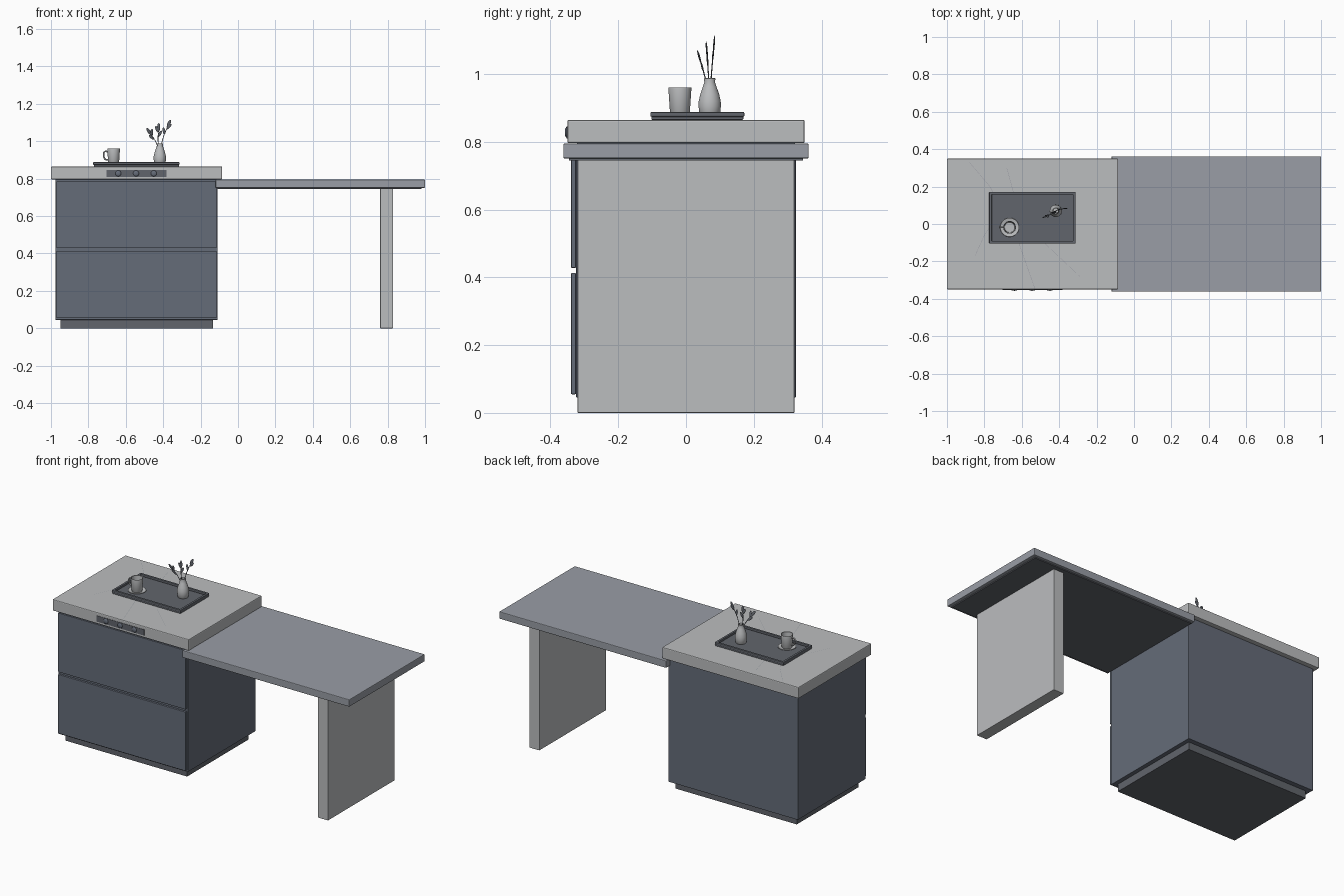
import bpy, bmesh, math
from mathutils import Vector

if "Cube" in bpy.data.objects:
    bpy.data.objects.remove(bpy.data.objects["Cube"])


def mat(name, c):
    m = bpy.data.materials.new(name)
    m.diffuse_color = (*c, 1)
    m.use_nodes = True
    m.node_tree.nodes["Principled BSDF"].inputs["Base Color"].default_value = m.diffuse_color
    return m


SLATE = mat("slate", (0.13, 0.15, 0.19))
STONE = mat("pale_stone", (0.50, 0.51, 0.52))
WOOD = mat("table_grey", (0.32, 0.34, 0.38))
DARK = mat("dark_grey", (0.12, 0.13, 0.15))


def finish(name, bm, m=None, smooth=False):
    bmesh.ops.recalc_face_normals(bm, faces=bm.faces)
    me = bpy.data.meshes.new(name)
    bm.to_mesh(me)
    bm.free()
    ob = bpy.data.objects.new(name, me)
    bpy.context.collection.objects.link(ob)
    if m:
        me.materials.append(m)
    if smooth:
        bpy.ops.object.select_all(action='DESELECT')
        ob.select_set(True)
        bpy.context.view_layer.objects.active = ob
        bpy.ops.object.shade_smooth_by_angle(angle=math.radians(40))
    return ob


def box(name, x, y, z, m=None, bevel=0.0):
    bm = bmesh.new()
    bmesh.ops.create_cube(bm, size=1)
    for v in bm.verts:
        v.co = Vector([(r[0] + r[1]) / 2 + c * (r[1] - r[0]) for c, r in zip(v.co, (x, y, z))])
    ob = finish(name, bm, m)
    if bevel:
        b = ob.modifiers.new("edge", 'BEVEL')
        b.width, b.segments = bevel, 2
    return ob


def lathe(name, profile, loc, m=None, steps=32):
    bm = bmesh.new()
    vs = [bm.verts.new((r, 0, z)) for r, z in profile]
    es = [bm.edges.new(p) for p in zip(vs, vs[1:])]
    bmesh.ops.spin(bm, geom=vs + es, axis=(0, 0, 1), cent=(0, 0, 0), angle=2 * math.pi, steps=steps)
    bmesh.ops.remove_doubles(bm, verts=bm.verts, dist=1e-5)
    ob = finish(name, bm, m, True)
    ob.location = loc
    return ob


def tube(name, pts, radius, m=None):
    cu = bpy.data.curves.new(name, 'CURVE')
    cu.dimensions = '3D'
    cu.bevel_depth, cu.bevel_resolution, cu.use_fill_caps = radius, 2, True
    sp = cu.splines.new('BEZIER')
    sp.bezier_points.add(len(pts) - 1)
    for b, p in zip(sp.bezier_points, pts):
        b.co = p
        b.handle_left_type = b.handle_right_type = 'AUTO'
    ob = bpy.data.objects.new(name, cu)
    bpy.context.collection.objects.link(ob)
    if m:
        cu.materials.append(m)
    return ob


# Cabinet
box("plinth", (-.95, -.135), (-.295, .295), (0, .046), DARK)
box("cabinet_body", (-.977, -.11), (-.324, .324), (.045, .796), SLATE, .002)
for i, z in enumerate(((.055, .413), (.428, .786))):
    box(f"drawer_front_{i + 1}", (-.97, -.115), (-.339, -.325), z, SLATE, .002)
box("countertop", (-1, -.085), (-.35, .35), (.796, .865), STONE, .005)

# Extending table with slab leg
box("table_top", (-.12, 1), (-.362, .362), (.751, .795), WOOD, .004)
box("table_underplate", (-.11, .98), (-.345, .345), (.745, .752), DARK)
box("table_leg", (.76, .828), (-.32, .32), (0, .746), STONE, .002)

# Control strip and knobs
box("control_panel", (-.703, -.383), (-.352, -.345), (.81, .846), DARK)
for i, x in enumerate((-.64, -.545, -.45)):
    k = lathe(f"knob_{i + 1}", [(0, 0), (.016, 0), (.015, .003), (.011, .0055), (0, .006)],
              (x, -.351, .828), SLATE, 24)
    k.rotation_euler.x = math.pi / 2

# Stone veins
veins = [[(-.88, .33), (-.77, .2), (-.62, -.09), (-.53, -.345)],
         [(-.68, .3), (-.645, .17), (-.47, -.11), (-.29, -.28)],
         [(-.85, -.17), (-.8, -.06), (-.76, 0)]]
for i, v in enumerate(veins):
    bm = bmesh.new()
    rows = [(bm.verts.new((x - .001, y, .8655)), bm.verts.new((x + .001, y, .8655))) for x, y in v]
    for a, b in zip(rows, rows[1:]):
        bm.faces.new((a[0], a[1], b[1], b[0]))
    finish(f"stone_vein_{i + 1}", bm, WOOD)

# Tray with raised rim
x0, x1, y0, y1, w = -.774, -.312, -.105, .172, .014
box("tray_base", (x0 + .003, x1 - .003), (y0 + .003, y1 - .003), (.865, .875), DARK, .002)
rim = (.876, .888)
for i, y in enumerate((y0, y1 - w)):
    box(f"tray_rim_long_{i + 1}", (x0, x1), (y, y + w), (.874, .888), DARK, .003)
for i, x in enumerate((x0, x1 - w)):
    box(f"tray_rim_short_{i + 1}", (x, x + w), (y0, y1), (.874, .888), DARK, .003)

# Cup, saucer and handle
cup = (-.665, -.018, .875)
lathe("saucer", [(0, 0), (.03, 0), (.051, .008), (.05, .01), (.03, .004), (0, .004)], cup, STONE)
lathe("cup", [(0, .004), (.027, .004), (.029, .007), (.034, .082), (.0335, .085), (.031, .083),
              (.027, .012), (0, .011)], cup, STONE)
tube("cup_handle", [(cup[0] - a, cup[1], cup[2] + b) for a, b in
                    ((.031, .07), (.05, .068), (.053, .048), (.045, .029), (.028, .026))], .004, STONE)

# Vase
vase = (-.418, .07, .875)
lathe("vase", [(0, 0), (.027, 0), (.03, .004), (.033, .03), (.0325, .045), (.028, .065), (.02, .088),
               (.016, .1), (.0165, .112), (.0145, .113), (.013, .1), (.024, .06), (.026, .01), (0, .008)],
     vase, STONE)


# Sprigs with flat leaves
def leaf(name, p, d, size):
    d = Vector(d).normalized()
    side = d.cross(Vector((0, 1, 0))).normalized()
    nrm = d.cross(side)
    bm = bmesh.new()
    c = Vector(p)
    bmesh.ops.create_uvsphere(bm, u_segments=12, v_segments=8, radius=1)
    for v in bm.verts:
        a, b, t = v.co
        v.co = c + d * (t + 1) * size / 2 + side * a * size * .19 + nrm * b * .0025
    finish(name, bm, DARK, True)


sprigs = [((-.468, .042, 1.04), -1), ((-.425, .062, 1.06), 1), ((-.375, .082, 1.08), 1)]
for i, (tip, s) in enumerate(sprigs):
    base, top = Vector((-.418, .07, .93)), Vector(tip)
    mid = base.lerp(top, .55) + Vector((-.006 * s, 0, .006))
    tube(f"stem_{i + 1}", [base, mid, top], .0018, DARK)
    d = (top - mid).normalized()
    leaf(f"leaf_tip_{i + 1}", top - d * .008, d, .045)
    for j, q in enumerate((.3, .75)):
        k = 1 if (i + j) % 2 else -1
        leaf(f"leaf_side_{i + 1}_{j + 1}", mid.lerp(top, q), d + Vector((k * .55, 0, .1)), .038)
